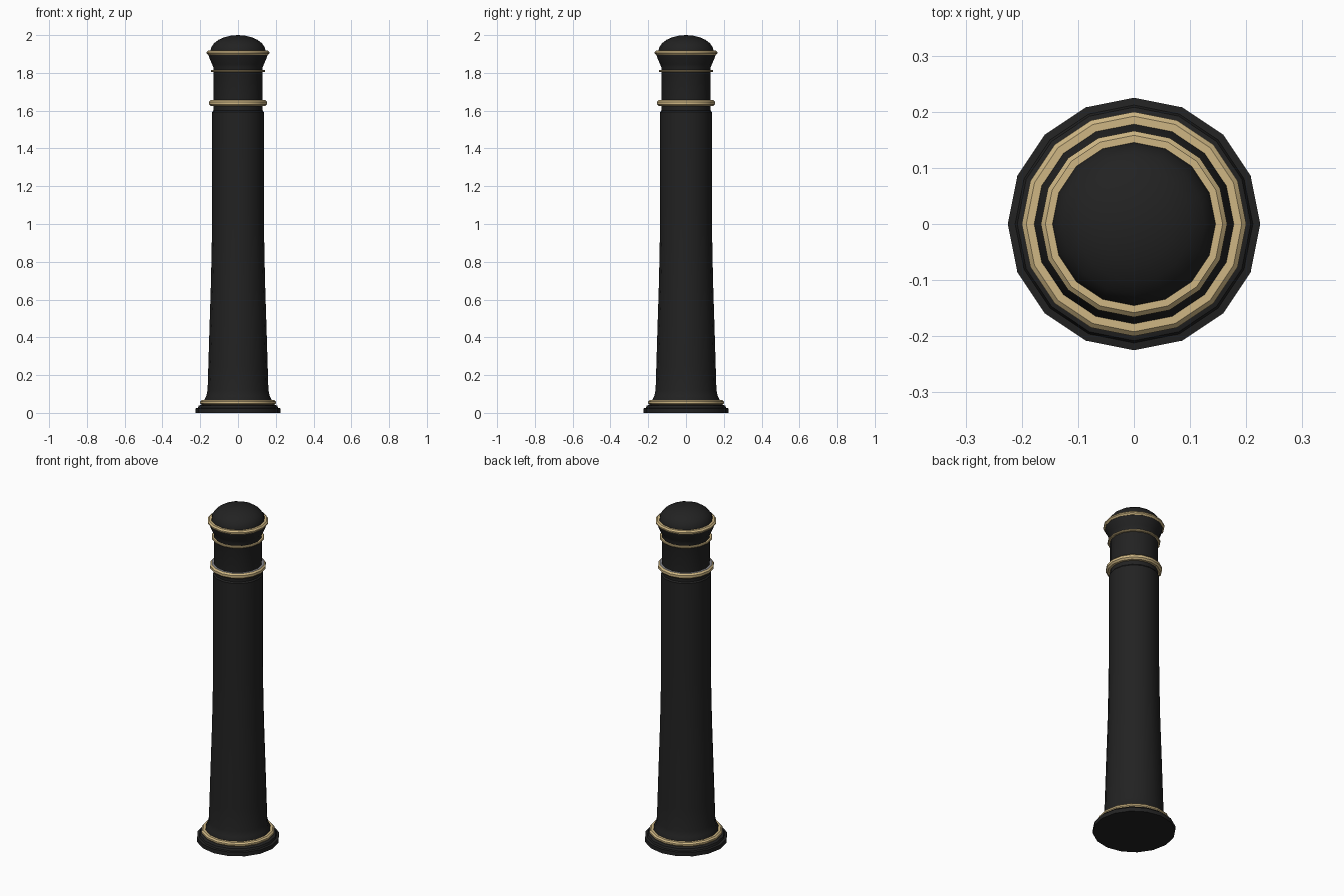
import bpy, bmesh, math

if "Cube" in bpy.data.objects:
    bpy.data.objects.remove(bpy.data.objects["Cube"])

SIDES = 16

def material(name, rgb):
    m = bpy.data.materials.new(name)
    m.diffuse_color = (*rgb, 1)
    m.use_nodes = True
    m.node_tree.nodes["Principled BSDF"].inputs["Base Color"].default_value = m.diffuse_color
    return m

black = material("black iron", (0.016, 0.016, 0.016))
gold = material("pale gold", (0.62, 0.47, 0.23))
grey = material("steel grey", (0.25, 0.25, 0.27))

def lathe(name, profile, mats, closed=False):
    """Revolve (radius, z) points about z; closed profiles make rings."""
    bm = bmesh.new()
    rings = []
    for r, z in profile:
        if r == 0:
            rings.append([bm.verts.new((0, 0, z))] * SIDES)
        else:
            rings.append([bm.verts.new((r * math.cos(a), r * math.sin(a), z))
                          for a in (2 * math.pi * i / SIDES for i in range(SIDES))])
    pairs = list(zip(rings, rings[1:]))
    if closed:
        pairs.append((rings[-1], rings[0]))
    for lo, hi in pairs:
        for i in range(SIDES):
            j = (i + 1) % SIDES
            bm.faces.new(dict.fromkeys((lo[i], lo[j], hi[j], hi[i])))
    bmesh.ops.recalc_face_normals(bm, faces=bm.faces[:])
    me = bpy.data.meshes.new(name)
    bm.to_mesh(me)
    bm.free()
    for m in mats:
        me.materials.append(m)
    ob = bpy.data.objects.new(name, me)
    bpy.context.collection.objects.link(ob)
    bpy.ops.object.select_all(action='DESELECT')
    ob.select_set(True)
    bpy.context.view_layer.objects.active = ob
    bpy.ops.object.shade_smooth_by_angle(angle=math.radians(32))
    return ob

def band(name, inner, outer, z0, z1, bevel, mats):
    """Bevelled ring around the post."""
    return lathe(name, [(inner, z0), (outer - bevel, z0), (outer, z0 + bevel),
                        (outer, z1 - bevel), (outer - bevel, z1), (inner, z1)], mats, True)

# stepped foot
lathe("base_plinth", [(0, 0), (0.225, 0), (0.225, 0.024), (0.212, 0.026),
                      (0.208, 0.038), (0.19, 0.044), (0, 0.044)], [black])
band("base_band", 0.165, 0.2, 0.043, 0.068, 0.008, [gold])

# flared, tapering shaft
lathe("shaft", [(0, 0.05), (0.178, 0.05), (0.178, 0.07), (0.168, 0.09), (0.161, 0.12),
                (0.157, 0.25), (0.151, 0.45), (0.143, 0.7), (0.138, 0.95),
                (0.137, 1.1), (0.137, 1.592), (0.131, 1.6), (0, 1.6)], [black])

# neck and flared collar under the cap
lathe("neck", [(0, 1.59), (0.131, 1.59), (0.131, 1.83), (0.137, 1.845), (0.152, 1.88),
               (0.158, 1.9), (0, 1.9)], [black])
collar = band("neck_band", 0.128, 0.153, 1.624, 1.656, 0.009, [gold, grey])
for p in collar.data.polygons:  # grey upper face
    if p.normal.z > 0.9:
        p.material_index = 1
band("thin_band", 0.128, 0.144, 1.805, 1.816, 0.003, [gold])
band("cap_band", 0.14, 0.166, 1.895, 1.918, 0.008, [gold])

# domed cap
dome = [(0.146 * math.cos(t), 1.915 + 0.085 * math.sin(t))
        for t in (math.pi / 2 * i / 6 for i in range(6))]
lathe("dome_cap", [(0, 1.9), (0.146, 1.9)] + dome + [(0, 2.0)], [black])
